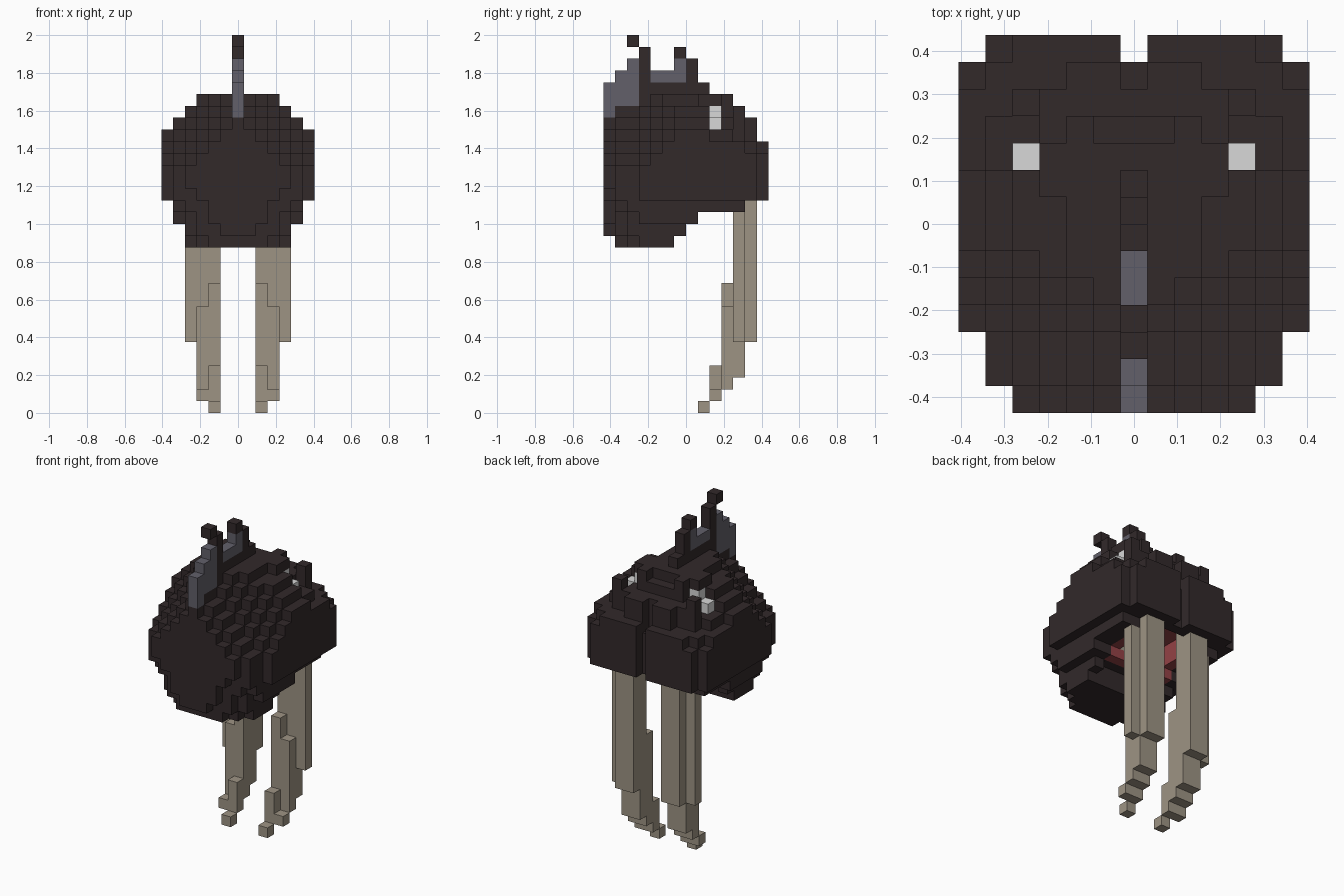
import bpy, bmesh
from mathutils import Vector

cube = bpy.data.objects.get("Cube")
if cube:
    bpy.data.objects.remove(cube, do_unlink=True)

U = 2 / 32  # block size
DIRS = [Vector(d) for d in ((1, 0, 0), (-1, 0, 0), (0, 1, 0),
                            (0, -1, 0), (0, 0, 1), (0, 0, -1))]


def material(name, rgb):
    m = bpy.data.materials.new(name)
    m.use_nodes = True
    col = [((c / 255 + 0.055) / 1.055) ** 2.4 for c in rgb] + [1]
    m.diffuse_color = col
    m.node_tree.nodes["Principled BSDF"].inputs["Base Color"].default_value = col
    return m


DARK = material("dark hide", (50, 41, 42))
GREY = material("grey crest", (98, 96, 106))
BONE = material("bone", (158, 148, 132))
WHITE = material("eye white", (216, 216, 216))
RED = material("mouth red", (148, 66, 70))


def box(i0, i1, j0, j1, k0, k1):
    """Blocks of an inclusive range."""
    return {(i, j, k) for i in range(i0, i1 + 1)
            for j in range(j0, j1 + 1) for k in range(k0, k1 + 1)}


def mirrored(cells):
    return cells | {(-i, j, k) for i, j, k in cells}


def build(name, cells, mat):
    """Outer skin of a set of blocks."""
    bm = bmesh.new()
    corners = {}
    for c in cells:
        for d in DIRS:
            if tuple(int(a + b) for a, b in zip(c, d)) in cells:
                continue
            u = Vector((d.y, d.z, d.x))
            v = d.cross(u)
            quad = []
            for s, t in ((-1, -1), (1, -1), (1, 1), (-1, 1)):
                p = Vector(c) + (d + s * u + t * v) / 2
                key = tuple(round(2 * x) for x in p)
                if key not in corners:
                    corners[key] = bm.verts.new((p.x * U, (p.y - 6.5) * U, (p.z + 0.5) * U))
                quad.append(corners[key])
            bm.faces.new(quad)
    bmesh.ops.recalc_face_normals(bm, faces=bm.faces)
    me = bpy.data.meshes.new(name)
    bm.to_mesh(me)
    bm.free()
    me.materials.append(mat)
    ob = bpy.data.objects.new(name, me)
    bpy.context.collection.objects.link(ob)


# Head: each column runs from an underside height to a top height
TOP_X = [27, 27, 27, 27, 26, 25, 24]
RISE = [0, 1, 1, 2, 3, 4, 5, 6, 7]
LOW_X = [14, 14, 14, 14, 14, 16, 18]
LOW_Y = [15, 14, 14, 14, 14, 14, 15, 16, 17, 17, 17, 17, 18, 18]
LOW_FRONT = [15, 15, 16, 18, 19]


def half_width(j):
    return 4 if j == 0 else 5 if j in (1, 2, 13) else 6


def top(a, j):
    if j < 9:                               # stepped forehead, dented before the brow
        dent = 1 if a == 3 and j in (6, 7) else 0
        return min(TOP_X[a] - dent, 25 - a + RISE[j])
    if j == 9:                              # brow and eye sockets
        return 23 if a == 6 else 24 if a >= 4 else 27
    if j == 10:
        return 23 if a == 6 else 24 if a >= 4 else 25 if a == 3 else 27 if a == 2 else 26
    if j == 11:
        return 23 if a >= 5 else 26 if a == 4 else 25
    if j == 12:
        return 22 if a in (0, 6) else 25 if a <= 2 else 23
    return 22 if a == 5 else 23


def low(a, j):
    b = max(LOW_X[a], LOW_Y[j])
    if j == 0:
        b = max(b, LOW_FRONT[a])
    elif j < 3:                             # rounded chin edge
        b = max(b, LOW_FRONT[max(a - j, 0)] - 1)
    if a <= 3 and 7 <= j <= 11:             # open mouth
        b = 20
    if a <= 3 and j == 6:
        b = 16
    if 2 <= a <= 3 and j == 12:
        b = 19
    return b


head = set()
for j in range(14):
    for a in range(half_width(j) + 1):
        if not (j == 13 and a == 0):        # groove between the rear lobes
            head |= mirrored(box(a, a, j, j, low(a, j), top(a, j) - 1))
eyes = mirrored({(4, 9, 24), (3, 9, 25)})
build("head", head - eyes, DARK)
build("eyes", eyes, WHITE)

# Mouth lining with gums, and small teeth
gums = box(-3, 3, 7, 7, 16, 16) | mirrored(box(3, 3, 8, 10, 17, 18))
build("mouth_lining", box(-3, 3, 7, 10, 19, 19) | gums, RED)
build("teeth", mirrored(box(2, 2, 7, 7, 17, 18)), BONE)

# Crest along the middle of the head
build("crest_front", box(0, 0, 0, 0, 25, 27) | box(0, 0, 1, 1, 26, 28)
      | box(0, 0, 2, 2, 26, 29), GREY)
build("crest_saddle", box(0, 0, 4, 6, 28, 28) | box(0, 0, 6, 6, 29, 29), GREY)
build("crest_horns", box(0, 0, 3, 3, 27, 30) | {(0, 2, 31), (0, 6, 30)}
      | box(0, 0, 4, 8, 27, 27) | box(0, 0, 7, 7, 28, 29), DARK)

# Long tusks curling forward at the tips
tusk = (box(2, 3, 12, 12, 6, 18) | box(2, 3, 11, 11, 3, 18) | box(4, 4, 11, 11, 6, 17)
        | box(2, 2, 10, 10, 2, 10) | box(3, 3, 10, 10, 2, 8)
        | box(2, 2, 9, 9, 1, 3) | box(3, 3, 9, 9, 1, 1) | {(2, 8, 0)})
build("left_tusk", tusk, BONE)
build("right_tusk", {(-i, j, k) for i, j, k in tusk}, BONE)
